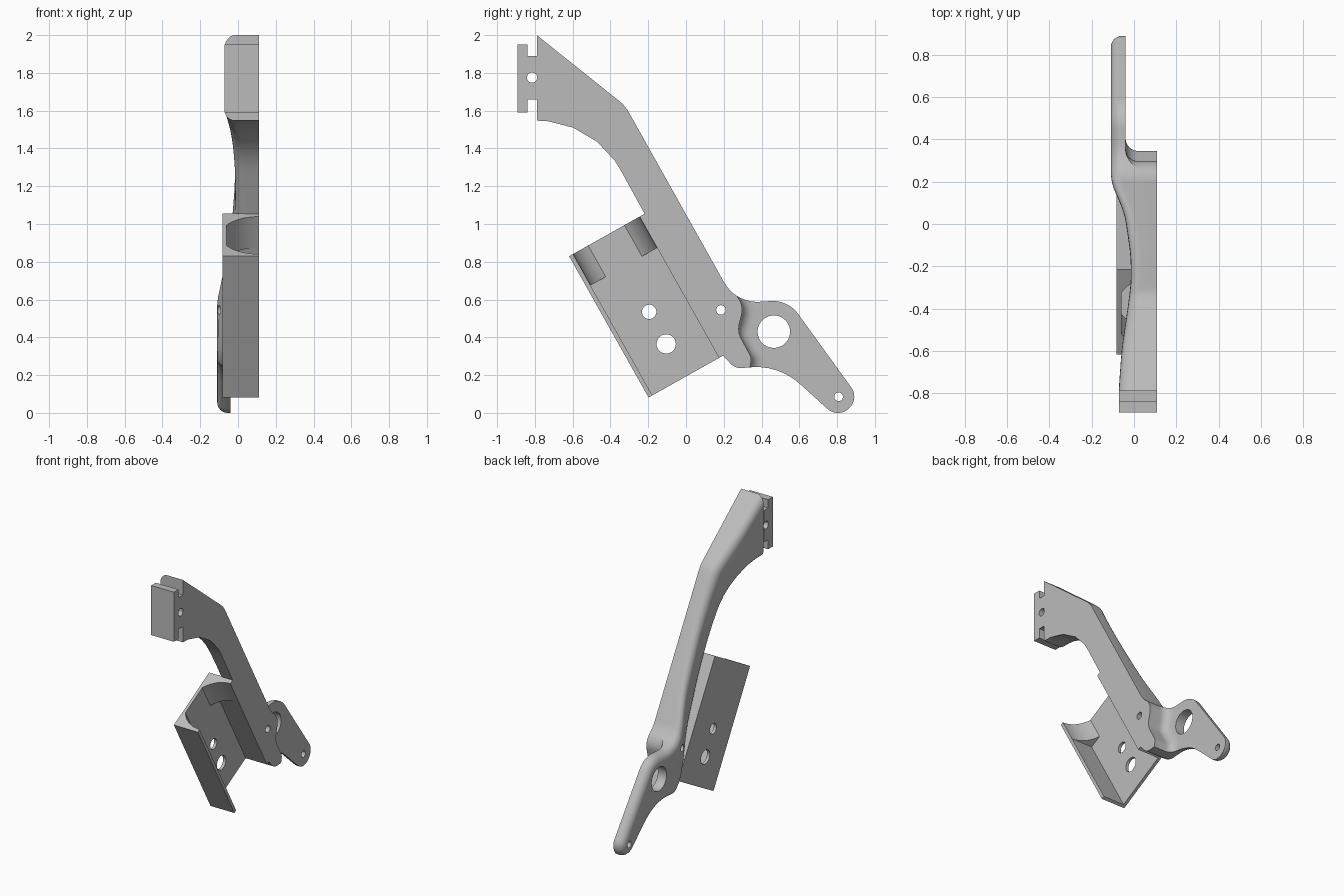
import bpy, bmesh, math
from mathutils import Vector

if "Cube" in bpy.data.objects:
    bpy.data.objects.remove(bpy.data.objects["Cube"])

FRONT = 0.11          # flat mounting side
FILLET = 0.055

metal = bpy.data.materials.new("grey_metal")
metal.use_nodes = True
GREY = (0.5, 0.5, 0.5, 1)
metal.diffuse_color = GREY
metal.node_tree.nodes["Principled BSDF"].inputs["Base Color"].default_value = GREY


def make_object(name, bm):
    bmesh.ops.recalc_face_normals(bm, faces=bm.faces)
    mesh = bpy.data.meshes.new(name)
    bm.to_mesh(mesh)
    bm.free()
    mesh.materials.append(metal)
    obj = bpy.data.objects.new(name, mesh)
    bpy.context.collection.objects.link(obj)
    return obj


def rounded(corners):
    """Clockwise (y, z, radius) corners to an outline with tangent arcs."""
    out = []
    n = len(corners)
    for i, (y, z, r) in enumerate(corners):
        p = Vector((y, z))
        if r == 0:
            out.append(p)
            continue
        a = (Vector(corners[i - 1][:2]) - p).normalized()
        b = (Vector(corners[(i + 1) % n][:2]) - p).normalized()
        half = a.angle(b) / 2
        centre = p + (a + b).normalized() * (r / math.sin(half))
        v0 = p + a * (r / math.tan(half)) - centre
        v1 = p + b * (r / math.tan(half)) - centre
        steps = max(4, round(v0.angle(v1) / 0.13))
        for k in range(steps + 1):
            v = v0.lerp(v1, k / steps)
            out.append(centre + v.normalized() * r)
    return out


def inset(outline, d):
    """Move a clockwise outline inward by d."""
    out = []
    for i, p in enumerate(outline):
        e1 = (p - outline[i - 1]).normalized()
        e2 = (outline[(i + 1) % len(outline)] - p).normalized()
        n1, n2 = Vector((e1.y, -e1.x)), Vector((e2.y, -e2.x))
        out.append(p + (n1 + n2) * (d / (1 + n1.dot(n2))))
    return out


def loft(bm, rings):
    rows = [[bm.verts.new(p) for p in ring] for ring in rings]
    n = len(rows[0])
    for a, b in zip(rows, rows[1:]):
        for i in range(n):
            j = (i + 1) % n
            bm.faces.new((a[i], a[j], b[j], b[i]))
    bm.faces.new(rows[0])
    bm.faces.new(rows[-1][::-1])


def filleted_slab(outline, low, high, r):
    """Slab along x whose low rim is rounded."""
    bm = bmesh.new()
    rings = [[(high, p.x, p.y) for p in outline]]
    for k in range(7):
        a = k / 6 * math.pi / 2
        ring = inset(outline, r * (1 - math.cos(a)))
        rings.append([(low + r * (1 - math.sin(a)), p.x, p.y) for p in ring])
    loft(bm, rings)
    return bm


def subtract(obj, cutter):
    mod = obj.modifiers.new("cut", "BOOLEAN")
    mod.operation = "DIFFERENCE"
    mod.solver = "EXACT"
    mod.object = cutter
    bpy.context.view_layer.objects.active = obj
    bpy.ops.object.modifier_apply(modifier=mod.name)
    bpy.data.objects.remove(cutter)


def drill(obj, y, z, r):
    bm = bmesh.new()
    circle = [(math.cos(k * math.pi / 20) * r, math.sin(k * math.pi / 20) * r) for k in range(40)]
    loft(bm, [[(x, y + c, z + s) for c, s in circle] for x in (-0.3, 0.3)])
    subtract(obj, make_object("drill_cutter", bm))


def smooth(obj):
    bpy.ops.object.select_all(action="DESELECT")
    obj.select_set(True)
    bpy.context.view_layer.objects.active = obj
    bpy.ops.object.shade_smooth_by_angle(angle=math.radians(28))


# Bowed rear surface of the arm, as x along y
BOW = [(-2, -0.072), (-0.78, -0.072), (-0.59, -0.058), (-0.4, -0.03), (-0.26, -0.013),
       (-0.14, -0.017), (0.05, -0.045), (0.2, -0.11), (2, -0.11)]


def bow(y):
    def line(v):
        for (a, xa), (b, xb) in zip(BOW, BOW[1:]):
            if v <= b:
                return xa + (xb - xa) * (v - a) / (b - a)
    return sum(line(y + k * 0.02) for k in range(-2, 3)) / 5


# Arm: one outline from the head to the tip of the lever
arm_outline = rounded([
    (-0.95, 2.128, 0), (-0.322, 1.626, 0.2), (0.264, 0.58, 0.2), (0.54, 0.598, 0.165),
    (0.919, 0.074, 0.083), (0.804, -0.029, 0.083), (0.493, 0.253, 0.34),
    (0.26, 0.235, 0.07), (0.19, 0.31, 0), (-0.49, 1.547, 0.5), (-0.95, 1.547, 0)])
bm = filleted_slab(arm_outline, 0, 1, FILLET)
bmesh.ops.triangulate(bm, faces=[f for f in bm.faces if len(f.verts) > 4])
cut = bmesh.ops.bisect_plane(bm, geom=bm.verts[:] + bm.edges[:] + bm.faces[:],
                             plane_co=(0, -0.79, 0), plane_no=(0, -1, 0), clear_outer=True)
bmesh.ops.holes_fill(bm, edges=[e for e in bm.edges if e.is_boundary])
for k in range(26):
    bmesh.ops.bisect_plane(bm, geom=bm.verts[:] + bm.edges[:] + bm.faces[:],
                           plane_co=(0, -0.76 + k * 0.04, 0), plane_no=(0, 1, 0))
for v in bm.verts:
    v.co.x = FRONT if v.co.x > 0.5 else v.co.x + bow(v.co.y)
arm = make_object("arm", bm)

# Step down from the thick arm to the thin lever
step_outline = rounded([
    (0.33, 0.2, 0), (0.348, 0.29, 0.05), (0.272, 0.43, 0.11), (0.305, 0.565, 0.1),
    (0.16, 0.785, 0), (1.1, 0.785, 0), (1.1, -0.2, 0), (0.33, -0.2, 0)])
subtract(arm, make_object("step_cutter", filleted_slab(step_outline, -0.04, 0.3, 0.06)))
for hole in ((0.185, 0.545, 0.025), (0.465, 0.43, 0.086), (0.808, 0.085, 0.023)):
    drill(arm, *hole)
smooth(arm)

# Head: slotted end block joined to the arm by a neck
bm = bmesh.new()
head_outline = [(-0.893, 1.95), (-0.84, 1.95), (-0.84, 1.89), (-0.79, 1.89),
                (-0.79, 1.66), (-0.84, 1.66), (-0.84, 1.59), (-0.893, 1.59)]
loft(bm, [[(x, y, z) for y, z in head_outline] for x in (-0.072, FRONT)])
head = make_object("head_block", bm)
drill(head, -0.815, 1.775, 0.027)
smooth(head)

# Tray frame: length runs down the arm, width runs across it
ALONG = Vector((0, 0.49, -0.872))
ACROSS = Vector((0, 0.872, 0.49))
OUT_L, IN_L, IN_R, OUT_R = -0.133, -0.11, 0.295, 0.33
BACK, FLOOR = -0.082, -0.06


def tray_part(name, inner, t0, t1):
    profile = [(IN_L, FRONT), (OUT_L, FRONT), (OUT_L, BACK), (OUT_R, BACK),
               (OUT_R, FRONT), (IN_R, FRONT)] + inner
    bm = bmesh.new()
    loft(bm, [[ACROSS * n + ALONG * t + Vector((x, 0, 0)) for n, x in profile]
              for t in (t0, t1)])
    return make_object(name, bm)


tray = tray_part("tray", [(IN_R, FLOOR), (IN_L, FLOOR)], -0.836, -0.168)
drill(tray, -0.195, 0.535, 0.038)
drill(tray, -0.105, 0.365, 0.051)

# Cradle: tray end with a round seat cut off flat at the floor
mid, radius = (IN_L + IN_R) / 2, (IN_R - IN_L) / 2
limit = math.asin((FRONT - FLOOR) / radius)
side = [(math.cos(limit * k / 10) * radius, FRONT - math.sin(limit * k / 10) * radius)
        for k in range(1, 11)]
seat = [(mid + c, x) for c, x in side] + [(mid - c, x) for c, x in reversed(side)]
cradle = tray_part("tray_cradle", seat, -1.026, -0.836)
smooth(tray)
smooth(cradle)
